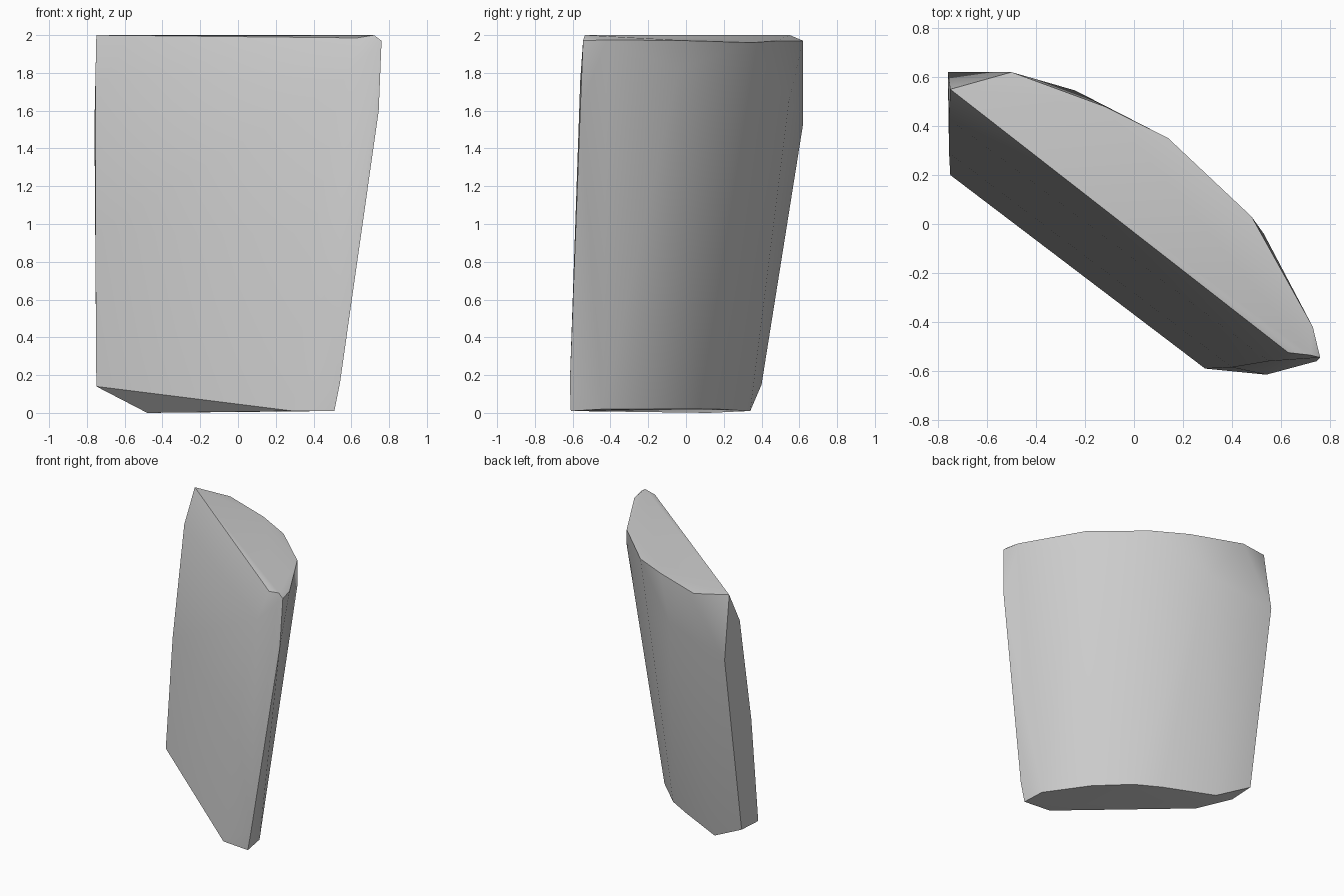
import bpy, bmesh, math

cube = bpy.data.objects.get("Cube")
if cube:
    bpy.data.objects.remove(cube, do_unlink=True)

# Stone colour
stone = bpy.data.materials.new("pale_grey_stone")
stone.use_nodes = True
colour = (0.6, 0.6, 0.6, 1)
stone.diffuse_color = colour
stone.node_tree.nodes["Principled BSDF"].inputs["Base Color"].default_value = colour

# Corner rings of the slab, wrapped in a convex skin
top_ring = [(-.75, .55, 2), (-.5, .62, 1.97), (-.12, .48, 1.97), (.14, .35, 1.96),
            (.48, .03, 1.97), (.73, -.42, 1.975), (.76, -.545, 1.97),
            (.72, -.535, 2), (.63, -.525, 1.985)]
shoulder = [(-.76, .62, 1.53), (-.24, .545, 1.65), (.53, -.04, 1.82), (.745, -.56, 1.6)]
front_bulge = [(-.755, .43, 1.76), (-.755, .29, .95), (.55, -.56, 1.76), (.4, -.585, .95)]
bottom_ring = [(-.75, .2, .14), (-.75, .4, .15), (-.48, .34, .01), (-.12, .17, .02),
               (.06, .07, .02), (.28, -.14, .02), (.49, -.44, .02), (.54, -.615, .16),
               (.51, -.61, .01), (.29, -.59, .01), (-.48, .12, 0)]

bm = bmesh.new()
for corner in top_ring + shoulder + front_bulge + bottom_ring:
    bm.verts.new(corner)
bmesh.ops.convex_hull(bm, input=bm.verts)
bmesh.ops.delete(bm, geom=[v for v in bm.verts if not v.link_faces], context='VERTS')
bmesh.ops.dissolve_limit(bm, angle_limit=math.radians(1), verts=bm.verts, edges=bm.edges)
bmesh.ops.recalc_face_normals(bm, faces=bm.faces)

mesh = bpy.data.meshes.new("stone_slab")
bm.to_mesh(mesh)
bm.free()
mesh.materials.append(stone)
slab = bpy.data.objects.new("stone_slab", mesh)
bpy.context.collection.objects.link(slab)

# Soft curved back, crisp outer rims
bpy.ops.object.select_all(action='DESELECT')
slab.select_set(True)
bpy.context.view_layer.objects.active = slab
bpy.ops.object.shade_smooth_by_angle(angle=math.radians(35))
